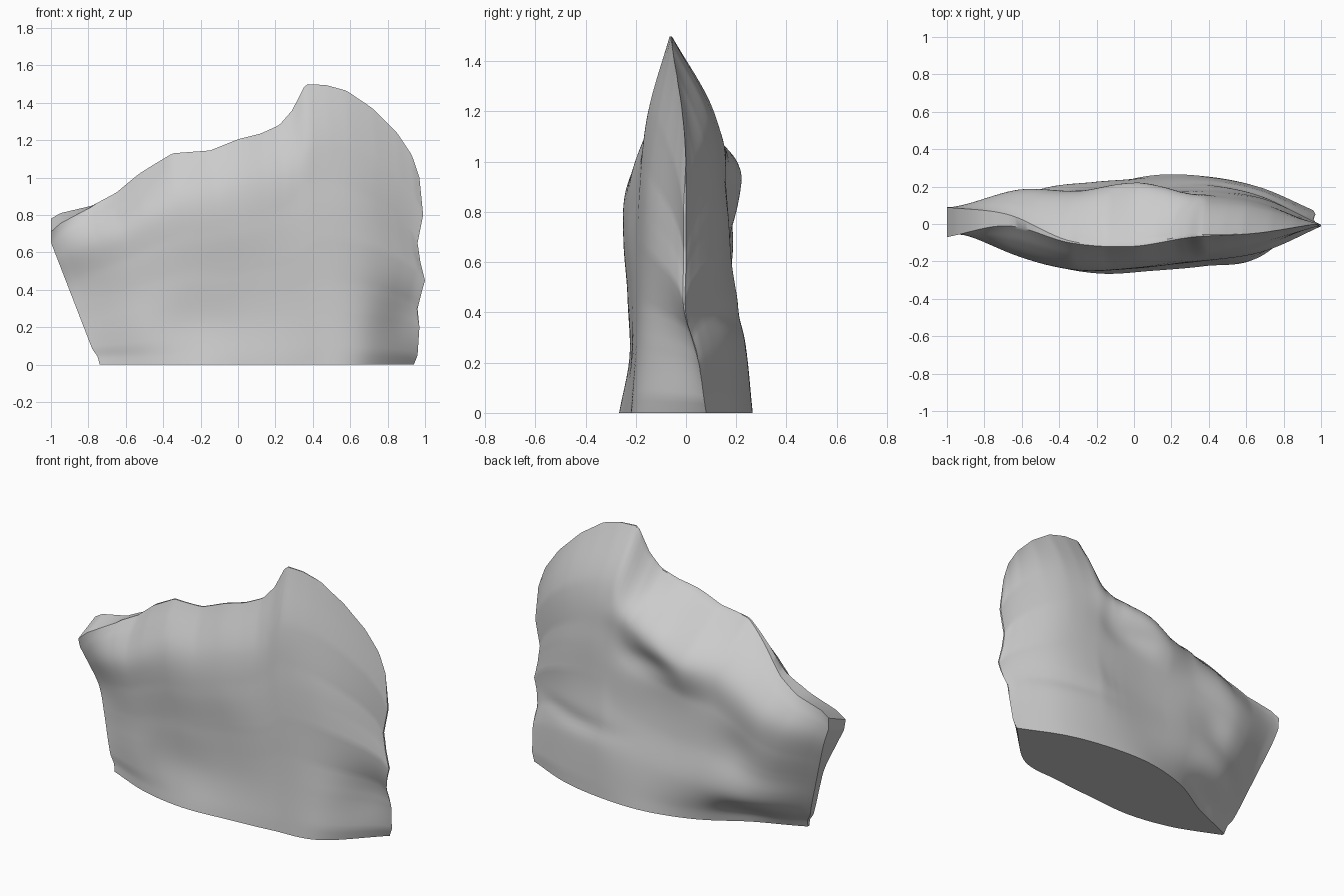
import bpy, bmesh, math
from mathutils import Vector

if "Cube" in bpy.data.objects:
    bpy.data.objects.remove(bpy.data.objects["Cube"])

COLS, ROWS = 110, 60

# Silhouette curves: crest height by x, and side edges by height
CREST = [(-1, .78), (-.95, .81), (-.78, .85), (-.65, .92), (-.53, 1.02), (-.45, 1.07),
         (-.35, 1.13), (-.15, 1.145), (0, 1.205), (.12, 1.235), (.22, 1.28), (.29, 1.36),
         (.36, 1.5), (.47, 1.495), (.58, 1.465), (.72, 1.37), (.85, 1.24), (.93, 1.12),
         (.97, 1.0)]
LEFT = [(0, -.74), (.06, -.75), (.12, -.78), (.92, -1), (1, -1)]
RIGHT = [(0, .94), (.05, .96), (.2, .97), (.3, .96), (.38, .98), (.45, 1), (.55, .975),
         (.65, .96), (.8, .99), (1, .97)]

# Depth of the two broad faces, rows from base to crest, columns from right to left
FRONT = [[-.1, -.215, -.265, -.25, -.225, -.18, .08],
         [-.07, -.2, -.225, -.22, -.205, -.16, .04],
         [-.03, -.18, -.24, -.23, -.2, -.15, -.01],
         [0, -.17, -.25, -.24, -.19, -.14, -.01],
         [-.03, -.155, -.23, -.215, -.16, -.1, -.01],
         [-.07, -.01, -.1, -.12, -.07, -.05, 0]]
BACK = [[-.085, .05, .19, .26, .255, .2, .08],
        [-.03, .17, .225, .235, .235, .18, .05],
        [.01, .17, .19, .185, .185, .14, 0],
        [.05, .18, .175, .175, .165, .13, 0],
        [.085, .17, .15, .215, .12, .085, 0],
        [.09, .05, -.09, -.11, -.06, -.05, 0]]


def along(points, t):
    """Straight interpolation through (key, value) pairs."""
    for (a, p), (b, q) in zip(points, points[1:]):
        if t <= b:
            return p + (q - p) * max(0, (t - a) / (b - a))
    return points[-1][1]


def spline(values, t):
    """Catmull-Rom through evenly spaced values, t from 0 to 1."""
    n = len(values) - 1
    i = min(int(t * n), n - 1)
    f = t * n - i
    b, c = values[i], values[i + 1]
    a = values[i - 1] if i else 2 * b - c
    d = values[i + 2] if i + 2 <= n else 2 * c - b
    return b + f / 2 * (c - a + f * (2*a - 5*b + 4*c - d + f * (3 * (b - c) + d - a)))


def bump(x, z, cx, cz, rx, rz):
    return math.exp(-((x - cx) / rx) ** 2 - ((z - cz) / rz) ** 2)


def surface_point(u, v, depth, front):
    left, right = along(LEFT, v), along(RIGHT, v)
    x = left + (right - left) * u
    z = v * along(CREST, -1 + 1.97 * u)
    y = spline([spline(row, u) for row in depth], v)
    if front:
        z -= .07 * v * max(0, 1 - u / .12)           # lower lip at the broken end
        y += .025 * bump(x, z, .87, .25, .12, .15)   # side dent
        y += .012 * bump(x, z, -.1, .52, .32, .2)    # shallow bowl
    else:
        y -= .04 * bump(x, z, -.46, .07, .16, .07)   # hollow under the foot
        y -= .03 * bump(x, z, .12, .85, .18, .08)    # groove below the shoulder
        y += .03 * bump(x, z, .15, 1.05, .2, .08)    # shoulder
        y -= .015 * bump(x, z, .6, .38, .25, .05)    # crease above the foot
        y -= .02 * bump(x, z, -.45, .48, .13, .13)   # dent by the broken end
    return Vector((x, y, z))


def face_grid(bm, depth, front):
    grid = []
    for j in range(ROWS + 1):
        row = []
        for i in range(COLS + 1):
            t = i / COLS
            u = .6 * t + .4 * (1 - math.cos(math.pi * t)) / 2   # finer at the ends
            row.append(bm.verts.new(surface_point(u, j / ROWS, depth, front)))
        grid.append(row)
    for j in range(ROWS):
        for i in range(COLS):
            bm.faces.new((grid[j][i], grid[j][i + 1], grid[j + 1][i + 1], grid[j + 1][i]))
    return grid


def rim(grid):
    """Vertices round the border of a grid."""
    return (grid[0] + [r[-1] for r in grid[1:]] + grid[-1][-2::-1]
            + [r[0] for r in grid[-2:0:-1]])


# Two broad faces joined round the rim into one closed slab
bm = bmesh.new()
a = rim(face_grid(bm, FRONT, True))
b = rim(face_grid(bm, BACK, False))
for k in range(len(a)):
    n = (k + 1) % len(a)
    bm.faces.new((a[k], b[k], b[n], a[n]))
bmesh.ops.remove_doubles(bm, verts=bm.verts, dist=.002)
bmesh.ops.recalc_face_normals(bm, faces=bm.faces)
mesh = bpy.data.meshes.new("rock_slab")
bm.to_mesh(mesh)
bm.free()

rock = bpy.data.objects.new("rock_slab", mesh)
bpy.context.collection.objects.link(rock)

stone = bpy.data.materials.new("grey_stone")
stone.use_nodes = True
colour = (.6, .6, .6, 1)
stone.diffuse_color = colour
stone.node_tree.nodes["Principled BSDF"].inputs["Base Color"].default_value = colour
mesh.materials.append(stone)

bpy.ops.object.select_all(action='DESELECT')
rock.select_set(True)
bpy.context.view_layer.objects.active = rock
bpy.ops.object.shade_smooth_by_angle(angle=math.radians(40))
